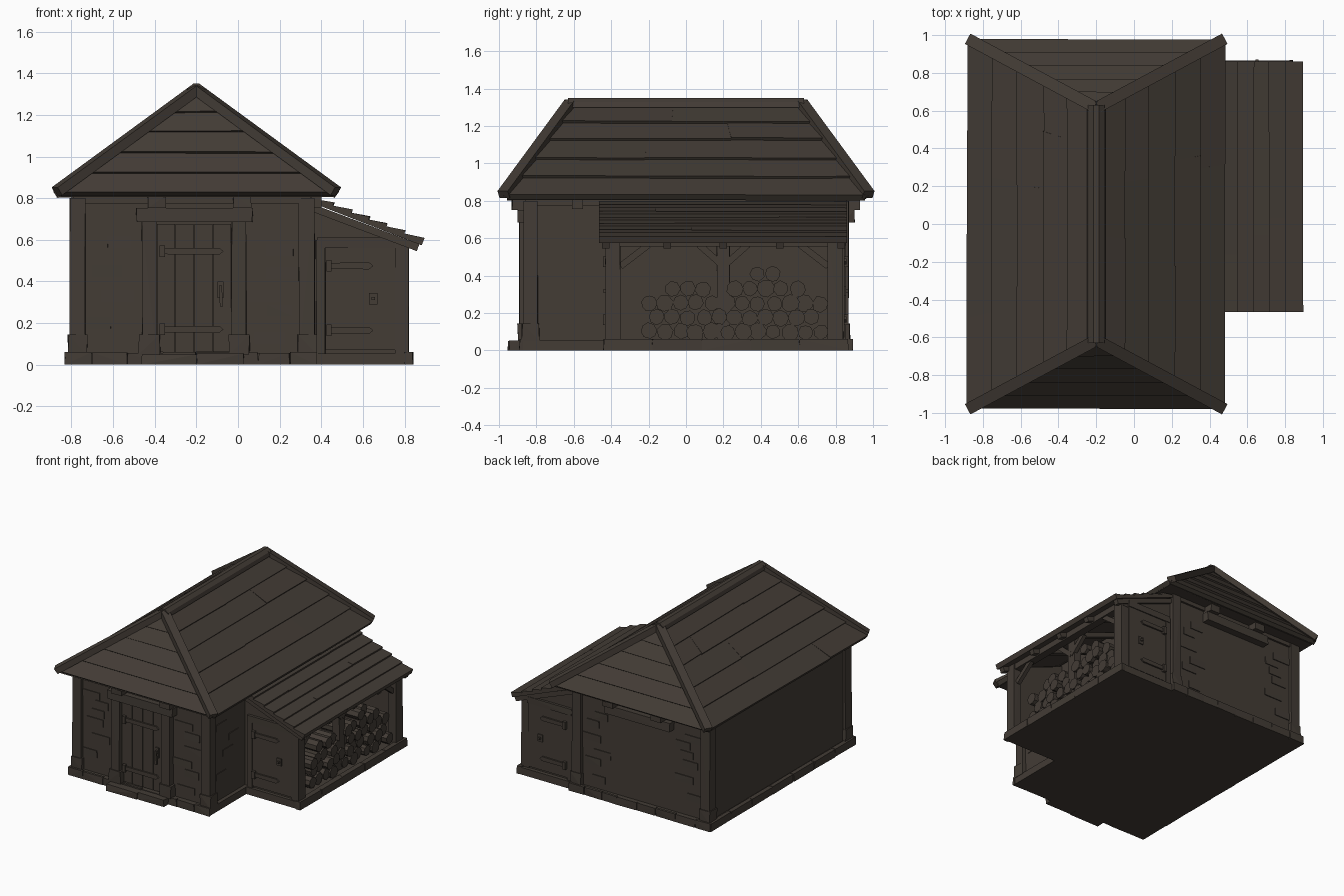
import bpy, bmesh, math, random
from mathutils import Vector as V

if "Cube" in bpy.data.objects:
    bpy.data.objects.remove(bpy.data.objects["Cube"])
random.seed(4)

wood = bpy.data.materials.new("dark brown timber")
wood.diffuse_color = (0.056, 0.045, 0.036, 1)
wood.use_nodes = True
wood.node_tree.nodes["Principled BSDF"].inputs["Base Color"].default_value = wood.diffuse_color


def hull(name, pts):
    """Convex solid around a few points."""
    me = bpy.data.meshes.new(name)
    bm = bmesh.new()
    for p in pts:
        bm.verts.new(p)
    bmesh.ops.remove_doubles(bm, verts=bm.verts[:], dist=1e-4)
    bmesh.ops.convex_hull(bm, input=bm.verts[:])
    bmesh.ops.dissolve_limit(bm, angle_limit=0.02, verts=bm.verts[:], edges=bm.edges[:])
    bmesh.ops.recalc_face_normals(bm, faces=bm.faces[:])
    bm.to_mesh(me)
    bm.free()
    me.materials.append(wood)
    ob = bpy.data.objects.new(name, me)
    bpy.context.collection.objects.link(ob)
    return ob


def box(name, x0, x1, y0, y1, z0, z1, jit=0.0):
    r = lambda: random.uniform(-jit, jit)
    return hull(name, [(x + r(), y + r(), z) for x in (x0, x1) for y in (y0, y1) for z in (z0, z1)])


def beam(name, a, b, w, h, up=(0, 0, 1)):
    """Square timber from a to b."""
    a, b = V(a), V(b)
    s = (b - a).cross(V(up)).normalized()
    u = s.cross(b - a).normalized()
    return hull(name, [p + s * w * i + u * h * j for p in (a, b) for i in (-.5, .5) for j in (-.5, .5)])


def planks(name, e0, e1, r0, r1, steps, lift, under, splits):
    """Overlapping plank courses from eave edge e0-e1 up to ridge edge r0-r1."""
    e0, e1, r0, r1 = map(V, (e0, e1, r0, r1))
    n = (e1 - e0).cross(r0 - e0).normalized()
    if n.z < 0:
        n = -n
    at = lambda t, u: e0.lerp(r0, t).lerp(e1.lerp(r1, t), u)
    for k in range(len(steps) - 1):
        t0, t1 = steps[k], min(1, steps[k + 1] + 0.03)
        cuts = [0] + sorted(random.uniform(.15, .85) for _ in range(splits)) + [1]
        for u0, u1 in zip(cuts, cuts[1:]):
            hi, pts = lift + random.uniform(-.003, .003), []
            for u in (u0, u1):
                low = at(t0 - random.uniform(0, .012), u)
                top = at(t1, u)
                pts += [low + n * hi, low - n * under, top + n * lift * .4, top - n * under]
            hull(name, pts)


# Stone base, edged with separate blocks, and the door step
box("base_slab", -.815, .375, -.875, .875, 0, .055)
box("lean_to_base", .36, .835, -.435, .865, 0, .055)
for side, y in (("front", -.88), ("back", .88)):
    xs = [-.83, -.7, -.53, -.36, -.2, -.03, .1, .25, .38]
    for a, b in zip(xs, xs[1:]):
        box(side + "_base_block", a, b - .003, y - .01, y + .01, 0, .06 + random.uniform(-.004, .002), .003)
for i in range(7):
    y = -.885 + i * .253
    box("left_base_block", -.832, -.8, y, y + .25, 0, .06, .003)
    if i < 5:
        y = -.44 + i * .262
        box("lean_to_base_block", .8, .84, y, y + .259, 0, .06, .003)
box("door_step", -.46, -.2, -.95, -.88, 0, .05, .004)
box("door_step", -.197, .03, -.945, -.88, 0, .054, .004)

# Main walls with corner posts, post feet and top plates
box("main_walls", -.79, .345, -.845, .845, .05, .81)
for x in (-.77, .33):
    for y in (-.83, .83):
        box("corner_post", x - .038, x + .038, y - .038, y + .038, .05, .8, .003)
        box("corner_post_foot", x - .046, x + .046, y - .046, y + .046, .05, .145, .004)
for y in (-.845, .845):
    box("top_plate", -.79, .35, y - .015, y + .015, .775, .812)
for x in (-.785, .34):
    box("side_top_plate", x - .015, x + .015, -.84, .84, .775, .812)
box("beam_end", .33, .4, -.61, -.55, .755, .81)

# Lintels front and back, with short brackets above
for s in (-1, 1):
    y0, y1 = sorted((s * .84, s * .9))
    box("lintel", -.49, .07, y0, y1, .685, .752, .004)
    for x in (-.39, .02):
        box("lintel_bracket", x - .042, x + .042, *sorted((s * .84, s * .93)), .752, .815, .003)

# A few raised bricks on front and back walls
spots = [(-.66, .65), (-.57, .59), (-.63, .45), (-.58, .33), (-.67, .2), (-.6, .52), (.13, .62),
         (.2, .55), (.12, .33), (.2, .26), (.15, .13), (.21, .44)]
for s in (-1, 1):
    for x, z in spots:
        w = random.uniform(.05, .08)
        box("raised_brick", x - w, x + w, *sorted((s * .84, s * .851)), z - .027, z + .027, .001)
for y, z in [(-.7, .62), (-.62, .4), (-.7, .24), (-.55, .5)]:
    box("right_raised_brick", .34, .35, y - .06, y + .06, z - .025, z + .025)


def hinge(x0, x1, y, z, s):
    """Strap hinge lying on a door face; s is the facing direction in y."""
    h = .014
    hull("strap_hinge", [(x, y + d, z + e) for d in (0, s * .012)
                         for x, e in ((x0, -h), (x0, h), (x1 - .02, h * 1.2), (x1 - .02, -h * 1.2), (x1, 0))])
    box("hinge_knuckle", x0 - .006, x0 + .02, *sorted((y, y + s * .022)), z - .028, z + .028)


# Front door: planks, frame, hinges, handle
for i in range(4):
    x = -.39 + i * .09
    box("front_door_plank", x, x + .087, -.858 - random.uniform(0, .004), -.84, .06, .675)
for x in (-.425, .005):
    box("door_post", x - .036, x + .036, -.89, -.83, .05, .69, .003)
    box("door_post_foot", x - .05, x + .05, -.9, -.83, .05, .145, .004)
for z in (.545, .17):
    hinge(-.37, -.07, -.86, z, -1)
box("handle_plate", -.098, -.07, -.868, -.855, .32, .4)
beam("door_handle", (-.084, -.885, .38), (-.08, -.885, .28), .014, .014, (0, 1, 0))
box("handle_mount", -.092, -.076, -.89, -.86, .36, .38)

# Lean-to end walls, each with a door
for s, yo in ((-1, -.41), (1, .835)):
    yi = yo - s * .025
    hull("lean_to_end_wall", [(x, y, z) for y in (yi, yo)
                              for x, z in ((.34, .05), (.8, .05), (.8, .585), (.34, .765))])
    box("lean_to_door", .42, .755, *sorted((yo, yo + s * .012)), .07, .56)
    box("lean_to_door_header", .38, .76, *sorted((yo, yo + s * .02)), .56, .61, .002)
    box("lean_to_door_jamb", .375, .418, *sorted((yo, yo + s * .018)), .055, .6, .002)
    for z in (.475, .165):
        hinge(.43, .65, yo + s * .012, z, s)
    box("lock_plate", .63, .67, *sorted((yo, yo + s * .02)), .29, .345)
    box("lock_knob", .642, .658, *sorted((yo, yo + s * .035)), .31, .326)

# Lean-to posts, beam, knee braces and rafters
for y in (-.39, .8):
    box("lean_to_post", .755, .82, y - .04, y + .04, .05, .6, .003)
box("middle_post", .69, .75, .165, .235, .05, .6, .002)
box("lean_to_beam", .75, .81, -.42, .84, .555, .6)
for y, d in ((-.35, .15), (.76, -.15), (.2, .13), (.2, -.13)):
    x = .785 if abs(y) > .25 else .74
    beam("knee_brace", (x, y, .45), (x, y + d, .565), .035, .03, (1, 0, 0))
for y in (-.43, -.1, .2, .5, .83):
    beam("lean_to_rafter", (.34, y, .76), (.865, y, .562), .04, .035)

# Lean-to roof
planks("lean_to_roof_plank", (.88, -.465, .583), (.88, .86, .583), (.36, -.465, .785), (.36, .86, .785),
       [0, .17, .34, .5, .66, .83, 1], .03, .008, 1)

# Stacked firewood: rows of rough round logs under a two-humped outline
outline = [(-.24, .2), (-.2, .3), (.0, .44), (.1, .4), (.2, .33), (.29, .42), (.5, .45), (.64, .36), (.73, .3), (.77, .15)]


def pile_height(y):
    for (a, za), (b, zb) in zip(outline, outline[1:]):
        if a <= y <= b:
            return za + (zb - za) * (y - a) / (b - a)
    return 0


for row in range(5):
    z = .1 + row * .076
    for i in range(13):
        y = -.195 + i * .083 + (row % 2) * .04 + random.uniform(-.006, .006)
        if z + .02 > pile_height(y):
            continue
        r, n, turn = random.uniform(.039, .048), random.choice((7, 8, 9)), random.random()
        x1, zz = .775 + random.uniform(-.03, .02), z + random.uniform(-.006, .006)
        ring = [(y + r * math.cos(turn + math.tau * k / n) * random.uniform(.93, 1.07),
                 zz + r * math.sin(turn + math.tau * k / n) * random.uniform(.93, 1.07)) for k in range(n)]
        hull("log", [(x, a, b) for x in (.4, x1) for a, b in ring])

# Hipped main roof: solid core, overlapping planks on four slopes
XL, XR, YE, ZE, XC, YR, ZR = -.865, .465, .955, .815, -.2, .61, 1.305
hull("roof_core", [(x, y, ZE - .01) for x in (XL, XR) for y in (-YE, YE)] + [(XC, -YR, ZR), (XC, YR, ZR)])
courses = [0, .2, .4, .61, .8, 1]
for x in (XL, XR):
    planks("side_roof_plank", (x, -YE, ZE), (x, YE, ZE), (XC, -YR, ZR), (XC, YR, ZR), courses, .028, .012, 1)
for y in (-YE, YE):
    planks("end_roof_plank", (XL, y, ZE), (XR, y, ZE), (XC, math.copysign(YR, y), ZR),
           (XC, math.copysign(YR, y), ZR), courses, .026, .012, 0)

# Hip boards and ridge cap
for x in (XL - .005, XR + .005):
    for s in (-1, 1):
        beam("hip_board", (x, s * (YE + .02), ZE + .018), (XC, s * (YR + .005), ZR + .018), .062, .045)
hull("ridge_cap", [(XC + x, y, z) for y in (-.63, .63)
                   for x, z in ((-.05, 1.3), (.05, 1.3), (-.042, 1.328), (.042, 1.328), (-.015, 1.35), (.015, 1.35))])
